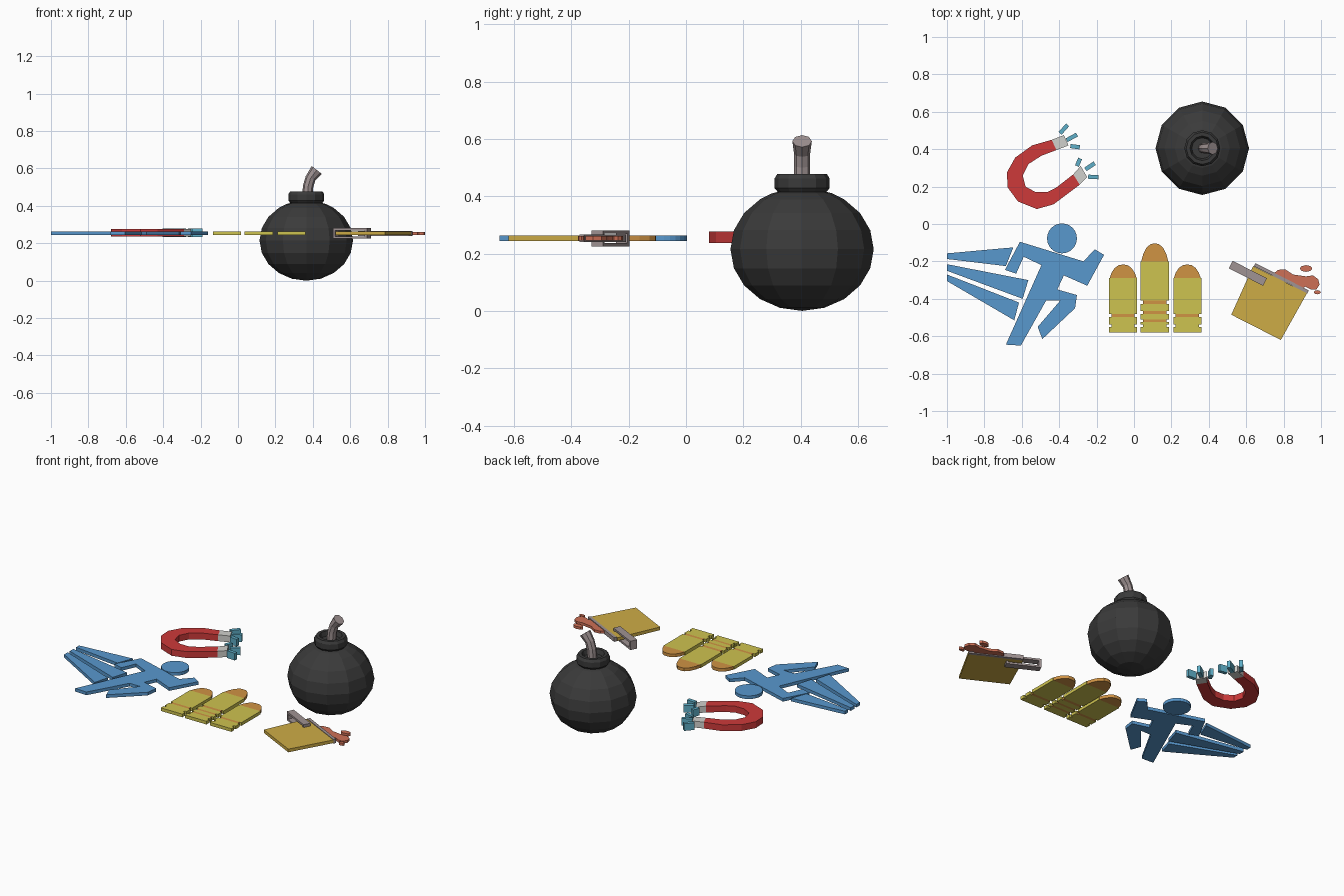
import bpy, bmesh, math
from mathutils import Vector

if "Cube" in bpy.data.objects:
    bpy.data.objects.remove(bpy.data.objects["Cube"])

MID = 0.253  # height of the flat pieces' centre plane


def lin(v):
    v /= 255
    return v / 12.92 if v <= 0.04045 else ((v + 0.055) / 1.055) ** 2.4


def material(name, r, g, b):
    m = bpy.data.materials.new(name)
    m.diffuse_color = (lin(r), lin(g), lin(b), 1)
    m.use_nodes = True
    m.node_tree.nodes["Principled BSDF"].inputs["Base Color"].default_value = m.diffuse_color
    return m


CHARCOAL = material("charcoal", 58, 58, 58)
GREY = material("warm grey", 160, 147, 147)
RED = material("red", 205, 58, 58)
SILVER = material("silver", 208, 208, 204)
CYAN = material("cyan", 95, 175, 200)
BLUE = material("blue", 88, 152, 206)
YELLOW = material("yellow", 206, 195, 80)
ORANGE = material("orange", 208, 147, 68)
GOLD = material("gold", 206, 172, 70)
SALMON = material("salmon", 205, 112, 86)


def finish(name, bm, mat):
    bmesh.ops.recalc_face_normals(bm, faces=bm.faces)
    me = bpy.data.meshes.new(name)
    bm.to_mesh(me)
    bm.free()
    me.materials.append(mat)
    ob = bpy.data.objects.new(name, me)
    bpy.context.collection.objects.link(ob)
    return ob


def plates(name, polys, mat, thick=0.02, mid=MID, bm=None):
    """Extrude flat outlines around a centre height."""
    bm = bm or bmesh.new()
    for poly in polys:
        lo = [bm.verts.new((x, y, mid - thick / 2)) for x, y in poly]
        hi = [bm.verts.new((x, y, mid + thick / 2)) for x, y in poly]
        bm.faces.new(lo[::-1])
        bm.faces.new(hi)
        n = len(poly)
        for i in range(n):
            j = (i + 1) % n
            bm.faces.new((lo[i], lo[j], hi[j], hi[i]))
    return finish(name, bm, mat)


def rect(x0, x1, y0, y1):
    return [(x0, y0), (x1, y0), (x1, y1), (x0, y1)]


def strip(a, b, w):
    a, b = Vector(a), Vector(b)
    d = (b - a).normalized() * w / 2
    n = Vector((-d.y, d.x))
    return [tuple(p) for p in (a - n, b - n, b + n, a + n)]


def ellipse(x, y, rx, ry, n):
    return [(x + rx * math.cos(math.tau * i / n), y + ry * math.sin(math.tau * i / n))
            for i in range(n)]


# Bomb: faceted body, collar and recess turned in one profile
profile = [(0.25 * math.cos(math.radians(a)), 0.215 + 0.215 * math.sin(math.radians(a)))
           for a in range(-90, 60, 18)]
profile[0] = (0, 0)
profile += [(0.105, 0.41), (0.085, 0.415), (0.096, 0.428), (0.096, 0.462), (0.086, 0.478),
            (0.066, 0.478), (0.056, 0.45), (0, 0.45)]
bm = bmesh.new()
vs = [bm.verts.new((0.365 + r, 0.405, z)) for r, z in profile]
es = [bm.edges.new(p) for p in zip(vs, vs[1:])]
bmesh.ops.spin(bm, geom=vs + es, cent=(0.365, 0.405, 0), axis=(0, 0, 1),
               angle=math.tau, steps=12, use_duplicate=False)
bmesh.ops.remove_doubles(bm, verts=bm.verts, dist=0.0005)
finish("bomb_body", bm, CHARCOAL)

# Fuse: bent tube flaring at the tip
bm = bmesh.new()
rings = []
for x, z, r, tilt in [(0.37, 0.44, 0.028, 0), (0.375, 0.505, 0.028, 10),
                      (0.388, 0.548, 0.028, 22), (0.421, 0.592, 0.034, 38)]:
    t = math.radians(tilt)
    rings.append([bm.verts.new((x + px * math.cos(t), 0.405 + py, z - px * math.sin(t)))
                  for px, py in ellipse(0, 0, r, r, 8)])
for a, b in zip(rings, rings[1:]):
    for i in range(8):
        j = (i + 1) % 8
        bm.faces.new((a[i], a[j], b[j], b[i]))
bm.faces.new(rings[0][::-1])
bm.faces.new(rings[-1])
finish("bomb_fuse", bm, GREY)

# Magnet: red horseshoe, silver poles, pull marks
plates("magnet_body", [[
    (-.44, .45), (-.545, .42), (-.635, .355), (-.68, .275), (-.675, .195), (-.62, .12),
    (-.52, .08), (-.43, .105), (-.29, .21), (-.325, .265), (-.415, .195), (-.465, .17),
    (-.525, .17), (-.58, .20), (-.595, .26), (-.565, .32), (-.495, .365), (-.415, .395)]],
    RED, 0.04, 0.256)
plates("magnet_poles", [
    [(-.44, .45), (-.375, .475), (-.35, .42), (-.415, .395)],
    [(-.325, .265), (-.285, .31), (-.25, .25), (-.29, .21)]], SILVER, 0.04, 0.256)
plates("magnet_marks", [strip(a, b, 0.022) for a, b in [
    ((-.395, .485), (-.355, .53)), ((-.36, .448), (-.305, .478)), ((-.34, .417), (-.29, .41)),
    ((-.305, .31), (-.288, .35)), ((-.26, .292), (-.21, .325)), ((-.245, .253), (-.19, .25))]],
    CYAN, 0.045, 0.256)

# Running figure with speed streaks
plates("runner_body", [[
    (-.61, -.095), (-.27, -.20), (-.21, -.135), (-.16, -.165), (-.25, -.33), (-.375, -.275),
    (-.41, -.35), (-.305, -.38), (-.315, -.45), (-.49, -.615), (-.515, -.55), (-.395, -.41),
    (-.47, -.41), (-.605, -.65), (-.685, -.645), (-.495, -.22), (-.59, -.175),
    (-.63, -.265), (-.69, -.245)]], BLUE)
plates("runner_head", [ellipse(-.385, -.077, .08, .08, 24)], BLUE)
plates("runner_streaks", [
    [(-1, -.157), (-.645, -.125), (-.685, -.225), (-1, -.187)],
    [(-1, -.215), (-.565, -.30), (-.595, -.40), (-1, -.25)],
    [(-1, -.27), (-.615, -.42), (-.64, -.515), (-1, -.305)]], BLUE)

# Bullets: yellow case blocks, narrow grooves, orange noses
SIDE_BLOCKS = [(-.58, -.552), (-.538, -.498), (-.48, -.29)]
MID_BLOCKS = [(-.58, -.552), (-.538, -.525), (-.51, -.48), (-.465, -.428), (-.408, -.20)]
for name, x, blocks, top in [("left", -.058, SIDE_BLOCKS, -.217),
                             ("middle", .111, MID_BLOCKS, -.104),
                             ("right", .285, SIDE_BLOCKS, -.217)]:
    plates(name + "_bullet_case", [rect(x - .075, x + .075, a, b) for a, b in blocks], YELLOW)
    gaps = [rect(x - .062, x + .062, a[1], b[0]) for a, b in zip(blocks, blocks[1:])]
    plates(name + "_bullet_groove", gaps[:1], YELLOW)
    plates(name + "_bullet_bands", gaps[1:], ORANGE)
    base = blocks[-1][1]
    h = top - base
    half = [(.072, 0), (.062, .4), (.045, .75), (.022, .97)]
    nose = [(x + w, base + h * t) for w, t in half] + [(x, top)]
    nose += [(x - w, base + h * t) for w, t in reversed(half)]
    plates(name + "_bullet_nose", [nose], ORANGE)

# Tipped bucket: panel, rim, handle loop and spill
plates("bucket_panel", [[(.637, -.225), (.52, -.485), (.785, -.62), (.925, -.37)]], GOLD)
plates("bucket_rim", [strip((.645, -.217), (.93, -.363), .018)], GREY, 0.026)
a, b = Vector((.517, -.217)), Vector((.70, -.31))
d = (b - a).normalized() * .014
for name, mid in [("handle_upper_bar", .275), ("handle_lower_bar", .231)]:
    plates(name, [strip(a, b, .045)], GREY, 0.012, mid)
plates("handle_ends", [strip(a, a + d, .045), strip(b - d, b, .045)], GREY, 0.032)
plates("spill", [
    [(.75, -.262), (.77, -.245), (.81, -.243), (.85, -.27), (.92, -.28), (.957, -.275),
     (.985, -.295), (.992, -.325), (.975, -.35), (.945, -.35), (.915, -.335), (.90, -.345)],
    ellipse(.92, -.238, .034, .018, 8), ellipse(.98, -.365, .019, .011, 8)], SALMON, 0.016)
